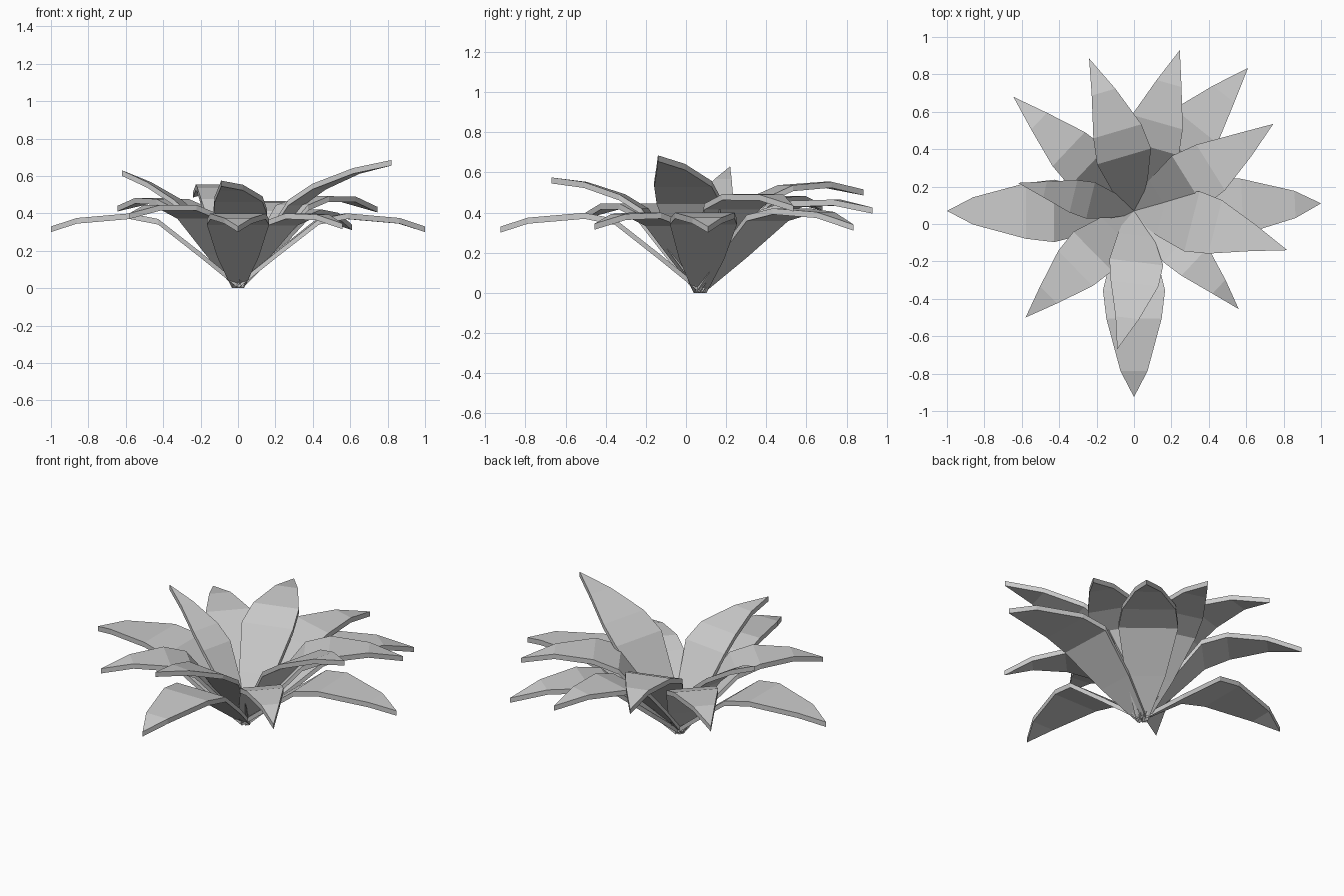
import bpy, bmesh, math
from mathutils import Vector

cube = bpy.data.objects.get("Cube")
if cube:
    bpy.data.objects.remove(cube, do_unlink=True)

leaf_grey = bpy.data.materials.new("leaf_grey")
leaf_grey.use_nodes = True
colour = (0.6, 0.6, 0.6, 1)
leaf_grey.diffuse_color = colour
leaf_grey.node_tree.nodes["Principled BSDF"].inputs["Base Color"].default_value = colour

ROOT = Vector((0, 0.07, 0.03))
DROP = Vector((0, 0, -0.03))
# Half width at each crease, and downward bend in degrees of each segment
WIDTHS = [0.032, 0.11, 0.165, 0.147, 0.072, 0]
BENDS = [0, 1, 28, 44, 57]


def midrib(reach, height, droop, point):
    """Bent midrib, turned and scaled so that it ends at the given reach and height."""
    points = [complex(0, 0)]
    for length, bend in zip((0.26, 0.28, 0.153, 0.425 - point, point), BENDS):
        a = math.radians(-bend * droop)
        points.append(points[-1] + length * complex(math.cos(a), math.sin(a)))
    fit = complex(reach, height) / points[-1]
    return [p * fit for p in points], abs(fit)


def leaf(name, tip, droop, sway=0, width=1, point=0.2):
    """Flat pointed leaf, creased crosswise, from the root to the tip."""
    to_tip = Vector(tip) - ROOT
    reach = math.hypot(to_tip.x, to_tip.y)
    forward = Vector((to_tip.x, to_tip.y, 0)) / reach
    right = Vector((forward.y, -forward.x, 0))
    points, scale = midrib(reach, to_tip.z, droop, point)
    bm = bmesh.new()
    rings = []
    for p, half in zip(points, WIDTHS):
        shift = sway * math.sin(math.pi * p.real / reach)
        mid = ROOT + forward * p.real + Vector((0, 0, p.imag)) + right * shift
        side = right * half * scale * width
        if half:
            corners = (mid - side, mid + side, mid + side + DROP, mid - side + DROP)
            rings.append([bm.verts.new(c) for c in corners])
        else:
            top, bottom = bm.verts.new(mid), bm.verts.new(mid + DROP)
            rings.append([top, top, bottom, bottom])
    for a, b in zip(rings, rings[1:]):
        for k in range(4):
            n = (k + 1) % 4
            bm.faces.new(list(dict.fromkeys([a[k], a[n], b[n], b[k]])))
    bm.faces.new(rings[0][::-1])
    bmesh.ops.recalc_face_normals(bm, faces=bm.faces)
    mesh = bpy.data.meshes.new(name)
    bm.to_mesh(mesh)
    bm.free()
    mesh.materials.append(leaf_grey)
    bpy.context.collection.objects.link(bpy.data.objects.new(name, mesh))


# Low spreading leaves
leaf("low_leaf_left", (1.0, 0.11, 0.33), 1, point=0.145)
leaf("low_leaf_right", (-1.0, 0.07, 0.33), 1, point=0.145)
leaf("low_leaf_front", (0, -0.925, 0.33), 1, point=0.145)
leaf("low_leaf_front_left", (0.56, -0.455, 0.345), 1.15, -0.025, 0.85)
leaf("low_leaf_back_left", (0.61, 0.835, 0.34), 1.05, -0.025)

# Middle leaves
leaf("middle_leaf_front_right", (-0.58, -0.5, 0.40), 1.15)
leaf("middle_leaf_back_right", (-0.645, 0.68, 0.44), 1.1, 0, 0.88)
leaf("middle_leaf_back_inner_right", (-0.24, 0.885, 0.515), 1.2, 0.035, 0.92)
leaf("middle_leaf_back_inner_left", (0.245, 0.93, 0.425), 1.05, -0.01)
leaf("middle_leaf_back_left", (0.745, 0.535, 0.435), 1.2, 0.02)

# Raised upper leaves
leaf("upper_leaf_left", (0.82, -0.14, 0.685), 0.75, -0.025)
leaf("upper_leaf_front", (-0.09, -0.67, 0.575), 0.85, -0.05)
leaf("upper_leaf_right", (-0.62, 0.22, 0.63), 0.6, 0, 0.75)
